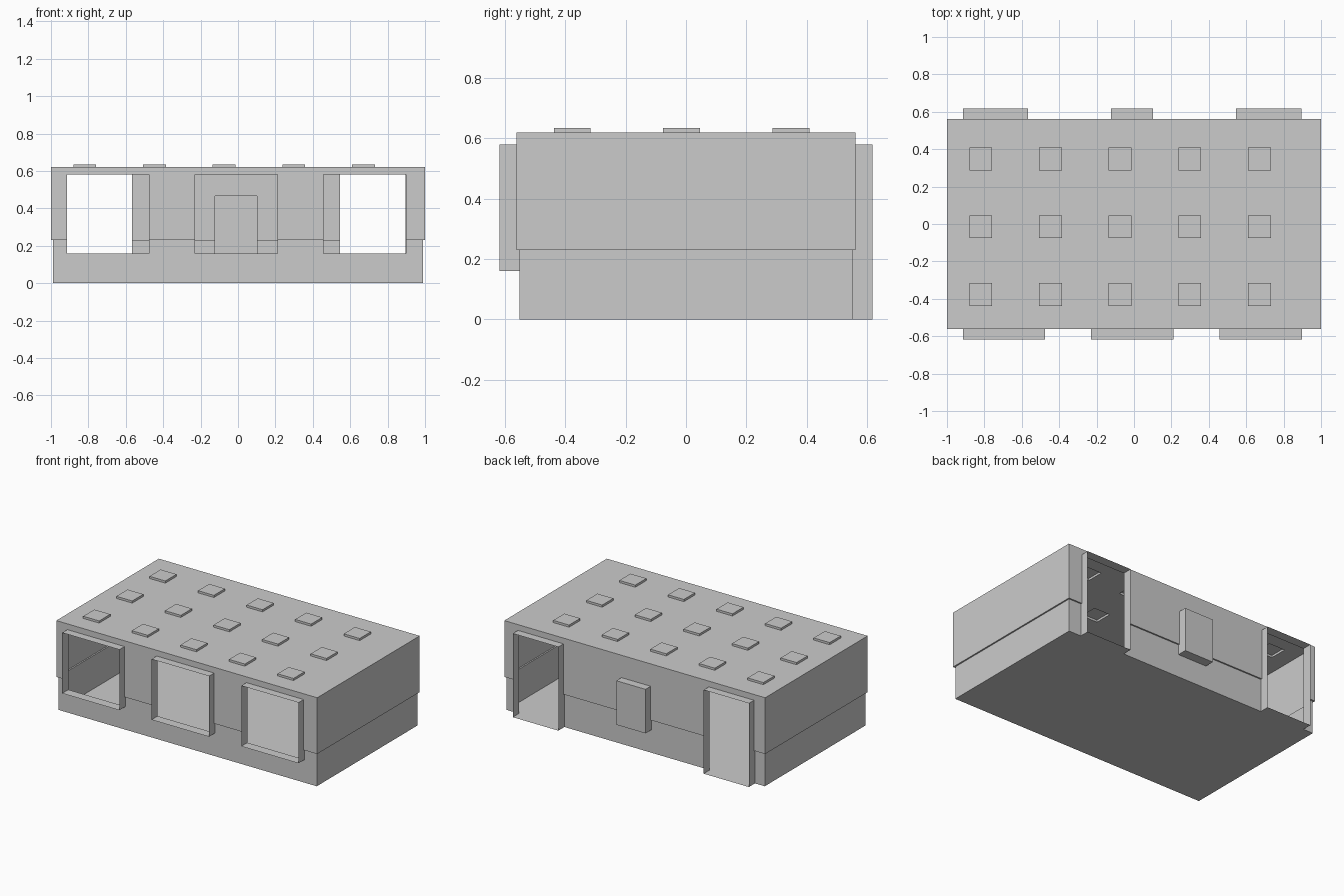
import bpy, bmesh

if "Cube" in bpy.data.objects:
    bpy.data.objects.remove(bpy.data.objects["Cube"])

HX, HY = 1.0, 0.5615      # half size of the upper storey
STEP = 0.01               # lower storey is slightly narrower
LEDGE, TOP, STUD = 0.23, 0.62, 0.635
FRAME_Y = 0.618

# openings: x0, x1, z0, z1
FRONT = [(-0.915, -0.477, 0.16, 0.58), (-0.23, 0.21, 0.16, 0.58), (0.458, 0.897, 0.16, 0.58)]
DOORS = [(-0.915, -0.568, 0.0, 0.58), (0.546, 0.895, 0.0, 0.58)]
BACK_WINDOW = (-0.122, 0.102, 0.16, 0.465)


def finish(name, bm):
    bmesh.ops.remove_doubles(bm, verts=bm.verts, dist=1e-5)
    mesh = bpy.data.meshes.new(name)
    bm.to_mesh(mesh)
    bm.free()
    ob = bpy.data.objects.new(name, mesh)
    bpy.context.collection.objects.link(ob)
    return ob


def quad(bm, *pts):
    return bm.faces.new([bm.verts.new(p) for p in pts])


def wall(name, half_w, half_d, holes, place):
    """Sheet wall with a small ledge; place() maps (along, out, z) to the world."""
    cuts = sorted({c for h in holes for c in h[:2]})
    zs = sorted({0.0, LEDGE, TOP} | {c for h in holes for c in h[2:]})
    rows = [(STEP, z) for z in zs if z <= LEDGE] + [(0.0, z) for z in zs if z >= LEDGE]
    bm = bmesh.new()
    for (i0, z0), (i1, z1) in zip(rows, rows[1:]):
        lo = [-half_w + i0] + cuts + [half_w - i0]
        hi = [-half_w + i1] + cuts + [half_w - i1]
        for k in range(len(lo) - 1):
            x, z = (lo[k] + lo[k + 1]) / 2, (z0 + z1) / 2
            if any(h[0] < x < h[1] and h[2] < z < h[3] for h in holes):
                continue
            quad(bm, place(lo[k], half_d - i0, z0), place(lo[k + 1], half_d - i0, z0),
                 place(hi[k + 1], half_d - i1, z1), place(hi[k], half_d - i1, z1))
    return finish(name, bm)


def frame(name, opening, side, closed=False):
    """Thin rectangular sleeve standing out of the wall."""
    x0, x1, z0, z1 = opening
    a, b = side * (HY - STEP), side * FRAME_Y
    ring = [(x0, z0), (x1, z0), (x1, z1), (x0, z1)]
    if side > 0:
        ring.reverse()
    bm = bmesh.new()
    for (px, pz), (qx, qz) in zip(ring, ring[1:] + ring[:1]):
        quad(bm, (px, b, pz), (px, a, pz), (qx, a, qz), (qx, b, qz))
    if closed:
        quad(bm, *[(x, b, z) for x, z in ring])
    return finish(name, bm)


# outer walls
back_holes = DOORS + [BACK_WINDOW]
wall("front_wall", HX, HY, FRONT, lambda u, d, z: (u, -d, z))
wall("back_wall", HX, HY, [(*h[:2], *h[2:]) for h in back_holes], lambda u, d, z: (u, d, z)).data.flip_normals()
wall("right_wall", HY, HX, [], lambda u, d, z: (d, u, z))
wall("left_wall", HY, HX, [], lambda u, d, z: (-d, -u, z))

# window and door frames
for i, h in enumerate(FRONT):
    frame(f"front_window_frame_{i + 1}", h, -1)
for i, h in enumerate(DOORS):
    frame(f"back_door_frame_{i + 1}", h, 1)
frame("back_window_box", BACK_WINDOW, 1, closed=True)

# floor
bm = bmesh.new()
fx, fy = HX - STEP, HY - STEP
quad(bm, (-fx, -fy, 0), (-fx, fy, 0), (fx, fy, 0), (fx, -fy, 0))
finish("floor", bm)

# roof sheet with raised hollow pads
SIZE = 0.122
stud_x = [-0.88 + 0.3725 * i for i in range(5)]
stud_y = [-0.438 + 0.3625 * i for i in range(3)]
xs = [-HX] + [c for s in stud_x for c in (s, s + SIZE)] + [HX]
ys = [-HY] + [c for s in stud_y for c in (s, s + SIZE)] + [HY]
bm = bmesh.new()
for i in range(len(xs) - 1):
    for j in range(len(ys) - 1):
        x0, x1, y0, y1 = xs[i], xs[i + 1], ys[j], ys[j + 1]
        corners = [(x0, y0), (x1, y0), (x1, y1), (x0, y1)]
        if i % 2 and j % 2:
            quad(bm, *[(x, y, STUD) for x, y in corners])
            for p, q in zip(corners, corners[1:] + corners[:1]):
                quad(bm, (*p, TOP), (*q, TOP), (*q, STUD), (*p, STUD))
        else:
            quad(bm, *[(x, y, TOP) for x, y in corners])
finish("roof", bm)
